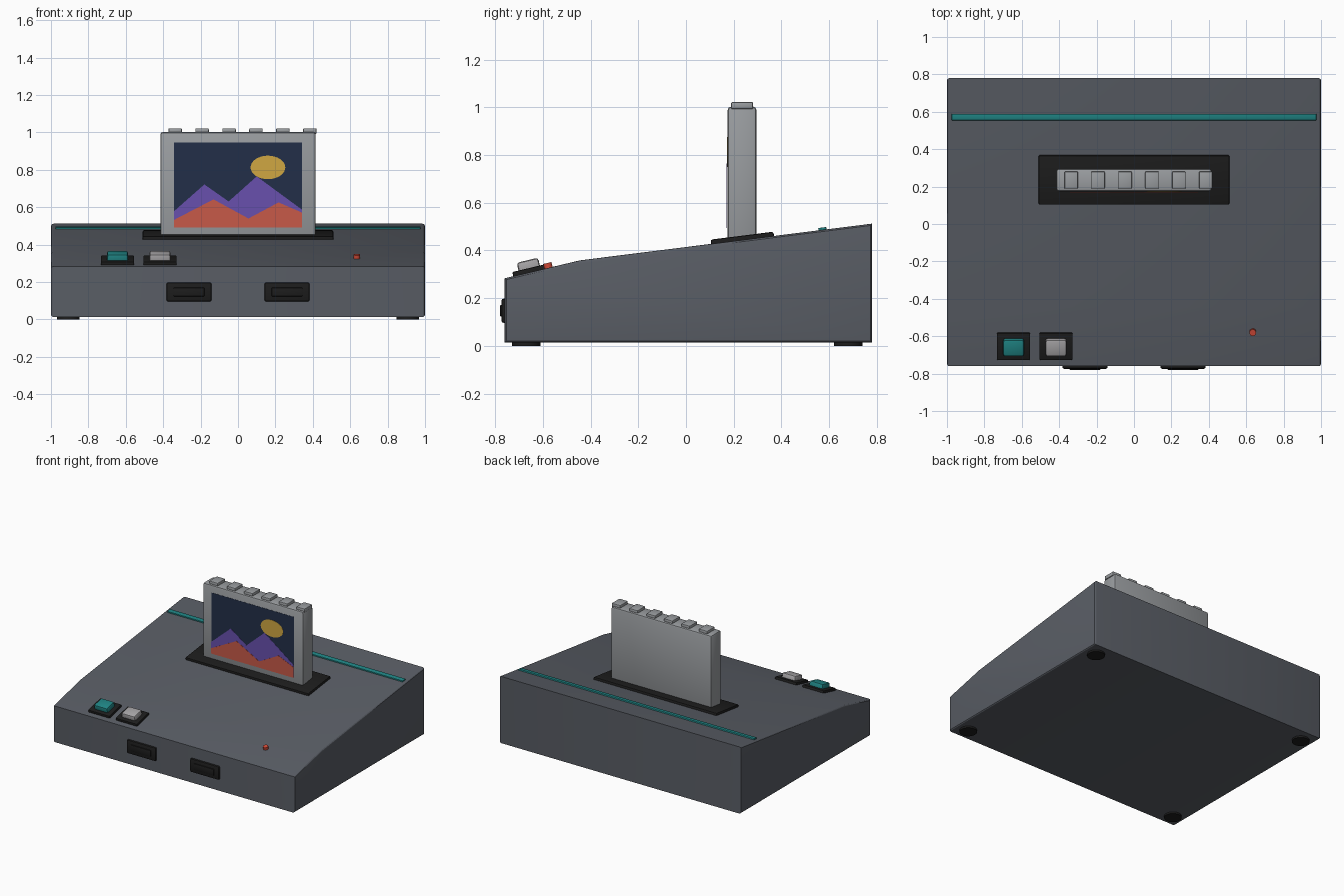
import bpy, bmesh, math
from mathutils import Matrix

cube = bpy.data.objects.get("Cube")
if cube:
    bpy.data.objects.remove(cube, do_unlink=True)


def material(name, r, g, b):
    m = bpy.data.materials.new(name)
    m.use_nodes = True
    m.diffuse_color = (r, g, b, 1)
    m.node_tree.nodes["Principled BSDF"].inputs["Base Color"].default_value = (r, g, b, 1)
    return m


slate = material("slate grey", 0.10, 0.11, 0.13)
black = material("soft black", 0.012, 0.012, 0.012)
grey = material("light grey", 0.32, 0.335, 0.35)
pale = material("pale grey", 0.38, 0.37, 0.38)
teal = material("teal", 0.014, 0.23, 0.23)
navy = material("navy", 0.016, 0.028, 0.065)
purple = material("purple", 0.14, 0.08, 0.42)
coral = material("coral", 0.57, 0.10, 0.065)
gold = material("gold", 0.63, 0.39, 0.055)
red = material("red", 0.65, 0.07, 0.04)


def finish(name, bm, mat, matrix=None):
    bmesh.ops.recalc_face_normals(bm, faces=bm.faces)
    mesh = bpy.data.meshes.new(name)
    bm.to_mesh(mesh)
    bm.free()
    mesh.materials.append(mat)
    ob = bpy.data.objects.new(name, mesh)
    bpy.context.collection.objects.link(ob)
    if matrix:
        ob.matrix_world = matrix
    return ob


def box(name, mat, centre, size, bevel=0.0, tilt=0.0):
    bm = bmesh.new()
    bmesh.ops.create_cube(bm, size=1)
    bmesh.ops.scale(bm, vec=size, verts=bm.verts)
    if bevel:
        bmesh.ops.bevel(bm, geom=bm.edges[:], offset=bevel, segments=2,
                        profile=0.5, affect='EDGES')
    return finish(name, bm, mat, Matrix.Translation(centre) @ Matrix.Rotation(tilt, 4, 'X'))


def disc(name, mat, centre, radius, height, tilt=0.0):
    bm = bmesh.new()
    bmesh.ops.create_cone(bm, cap_ends=True, segments=24, radius1=radius,
                          radius2=radius, depth=height)
    return finish(name, bm, mat, Matrix.Translation(centre) @ Matrix.Rotation(tilt, 4, 'X'))


def prism(points, offset):
    """Extrude a closed outline by an offset vector."""
    bm = bmesh.new()
    face = bm.faces.new([bm.verts.new(p) for p in points])
    new = bmesh.ops.extrude_face_region(bm, geom=[face])["geom"]
    bmesh.ops.translate(bm, vec=offset,
                        verts=[v for v in new if isinstance(v, bmesh.types.BMVert)])
    return bm


# Wedge housing: side profile extruded, with the side outlines rounded
FRONT, KINK, BACK = (-0.76, 0.283), (-0.445, 0.358), (0.78, 0.512)
profile = [(-0.76, 0.013), FRONT, KINK, BACK, (0.78, 0.013)]
bm = prism([(-1, y, z) for y, z in profile], (2, 0, 0))
rim = [e for e in bm.edges if abs(e.verts[0].co.x - e.verts[1].co.x) < 0.01]
bmesh.ops.bevel(bm, geom=rim, offset=0.014, segments=3, profile=0.5, affect='EDGES')
finish("housing", bm, slate)

SLOPE_LOW = math.atan2(KINK[1] - FRONT[1], KINK[0] - FRONT[0])
SLOPE_TOP = math.atan2(BACK[1] - KINK[1], BACK[0] - KINK[0])


def deck(y):
    """Height and tilt of the sloping top at y."""
    tilt = SLOPE_LOW if y < KINK[0] else SLOPE_TOP
    return KINK[1] + (y - KINK[0]) * math.tan(tilt), tilt


def deck_box(name, mat, x, y, size, lift, bevel):
    z, tilt = deck(y)
    return box(name, mat, (x, y, z + lift), size, bevel, tilt)


# Accent stripe and slot surround
deck_box("accent_stripe", teal, 0, 0.572, (1.95, 0.034, 0.02), 0, 0.003)
deck_box("slot_surround", black, 0, 0.237, (1.02, 0.266, 0.036), 0, 0.008)

# Push buttons on dark bases
for side, x, mat in (("right", -0.644, teal), ("centre", -0.417, pale)):
    deck_box(side + "_button_base", black, x, -0.652, (0.178, 0.148, 0.036), 0, 0.006)
    deck_box(side + "_button", mat, x, -0.658, (0.112, 0.092, 0.06), 0.022, 0.012)

# Power light
z, tilt = deck(-0.578)
disc("power_light", red, (0.635, -0.578, z + 0.006), 0.018, 0.03, tilt)

# Front sockets
for side, x in (("right", -0.262), ("left", 0.262)):
    box(side + "_socket", black, (x, -0.757, 0.147), (0.242, 0.034, 0.102), 0.01)
    box(side + "_socket_insert", black, (x, -0.765, 0.147), (0.166, 0.03, 0.048), 0.005)

# Feet
for name, x, y in (("front_right", -0.907, -0.67), ("front_left", 0.907, -0.67),
                   ("back_right", -0.907, 0.68), ("back_left", 0.907, 0.68)):
    disc(name + "_foot", black, (x, y, 0.01), 0.06, 0.02)

# Cartridge with grip ridges along its top
CART_FRONT = 0.175
box("cartridge", grey, (0, 0.235, 0.702), (0.83, 0.12, 0.6), 0.013)
for i in range(6):
    box(f"grip_ridge_{i + 1}", grey, (-0.336 + 0.144 * i, 0.235, 1.007),
        (0.072, 0.092, 0.03), 0.006)


# Picture label: thin layered plates on the cartridge front
def plate(name, mat, outline, layer):
    y = CART_FRONT - 0.0015 * layer
    finish(name, prism([(x, y, z) for x, z in outline], (0, 0.0014, 0)), mat)


L, R, B, T = -0.343, 0.341, 0.493, 0.947
plate("label_sky", navy, [(L, B), (R, B), (R, T), (L, T)], 1)
sun = [(0.16 + 0.093 * math.cos(a), 0.813 + 0.063 * math.sin(a))
       for a in (math.tau * i / 32 for i in range(32))]
plate("label_sun", gold, sun, 2)
plate("label_far_hills", purple, [(L, B), (R, B), (R, 0.588), (0.1, 0.765),
      (-0.05, 0.631), (-0.18, 0.722), (L, 0.578)], 3)
plate("label_near_hills", coral, [(L, B), (R, B), (R, 0.572), (0.217, 0.626),
      (0.056, 0.54), (-0.131, 0.642), (L, 0.532)], 4)

# Smooth shading with sharp edges kept
bpy.ops.object.select_all(action='DESELECT')
for ob in bpy.context.collection.objects:
    if ob.type == 'MESH':
        ob.select_set(True)
        bpy.context.view_layer.objects.active = ob
bpy.ops.object.shade_smooth_by_angle(angle=math.radians(30))
